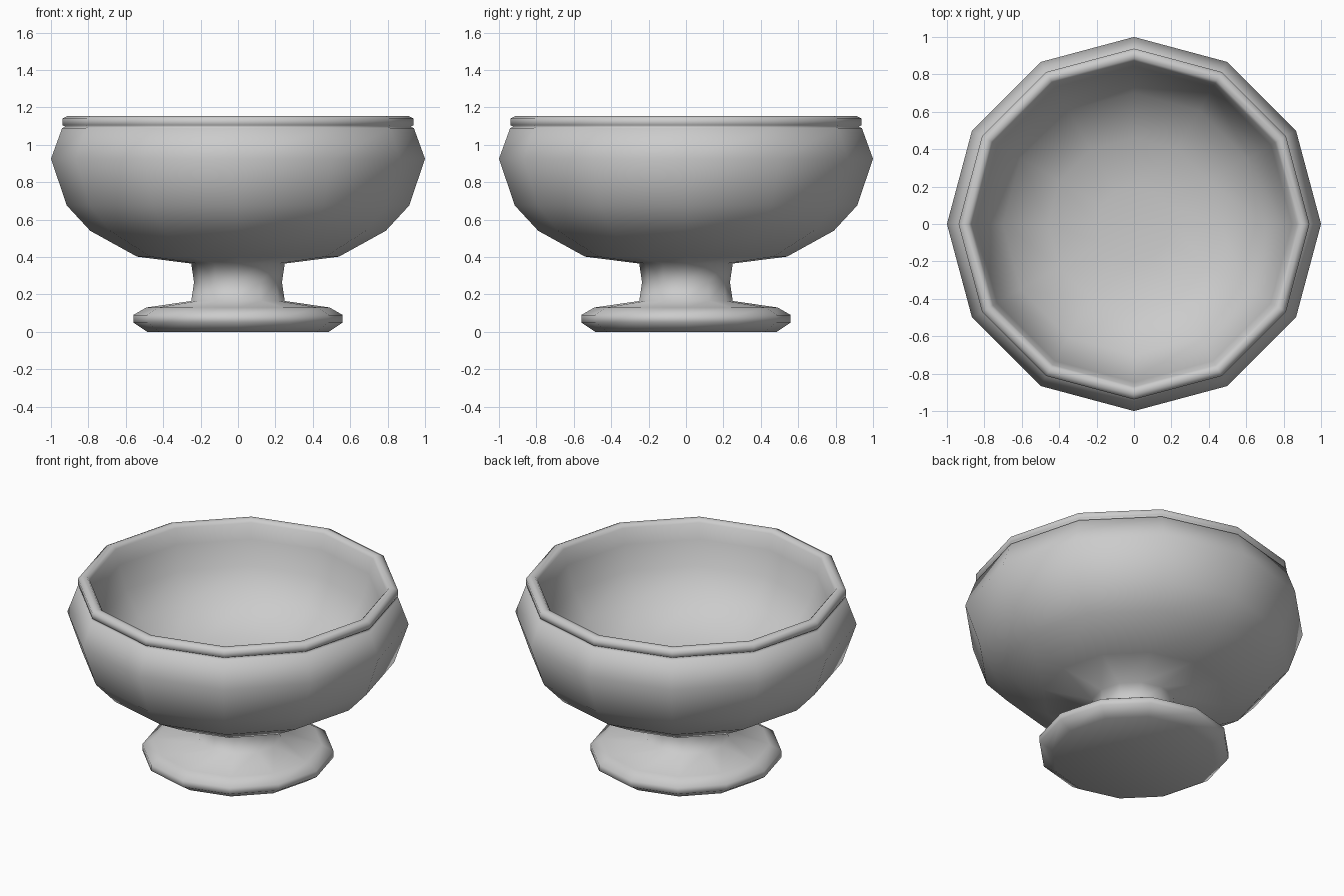
import bpy, bmesh
from math import cos, sin, pi

if "Cube" in bpy.data.objects:
    bpy.data.objects.remove(bpy.data.objects["Cube"])

SIDES = 12


def lathe(name, profile):
    """Revolve (radius, height) points about z; radius 0 makes a pole."""
    bm = bmesh.new()
    rings = []
    for r, z in profile:
        if r == 0:
            rings.append([bm.verts.new((0, 0, z))] * SIDES)
        else:
            rings.append([bm.verts.new((r * cos(2 * pi * i / SIDES),
                                        r * sin(2 * pi * i / SIDES), z))
                          for i in range(SIDES)])
    for a, b in zip(rings, rings[1:]):
        for i in range(SIDES):
            j = (i + 1) % SIDES
            corners = dict.fromkeys((a[i], a[j], b[j], b[i]))
            bm.faces.new(list(corners))
    bmesh.ops.recalc_face_normals(bm, faces=bm.faces)
    for f in bm.faces:
        f.smooth = True
    mesh = bpy.data.meshes.new(name)
    bm.to_mesh(mesh)
    bm.free()
    obj = bpy.data.objects.new(name, mesh)
    bpy.context.collection.objects.link(obj)
    return obj


# Foot and stem
foot = [(0, 0), (0.485, 0), (0.56, 0.05), (0.56, 0.09), (0.49, 0.13),
        (0.25, 0.165), (0.235, 0.265), (0.25, 0.365)]
# Outside of the bowl
outside = [(0.54, 0.402), (0.79, 0.54), (0.915, 0.675), (1.0, 0.925),
           (0.94, 1.09)]
# Rounded rim with a small groove below it
rim = [(0.922, 1.095), (0.938, 1.105), (0.938, 1.14), (0.91, 1.155),
       (0.885, 1.152), (0.87, 1.135)]
# Inside of the bowl
inside = [(0.845, 1.04), (0.80, 0.89), (0.70, 0.73), (0.46, 0.60),
          (0.2, 0.57), (0, 0.565)]

lathe("footed_bowl", foot + outside + rim + inside)
